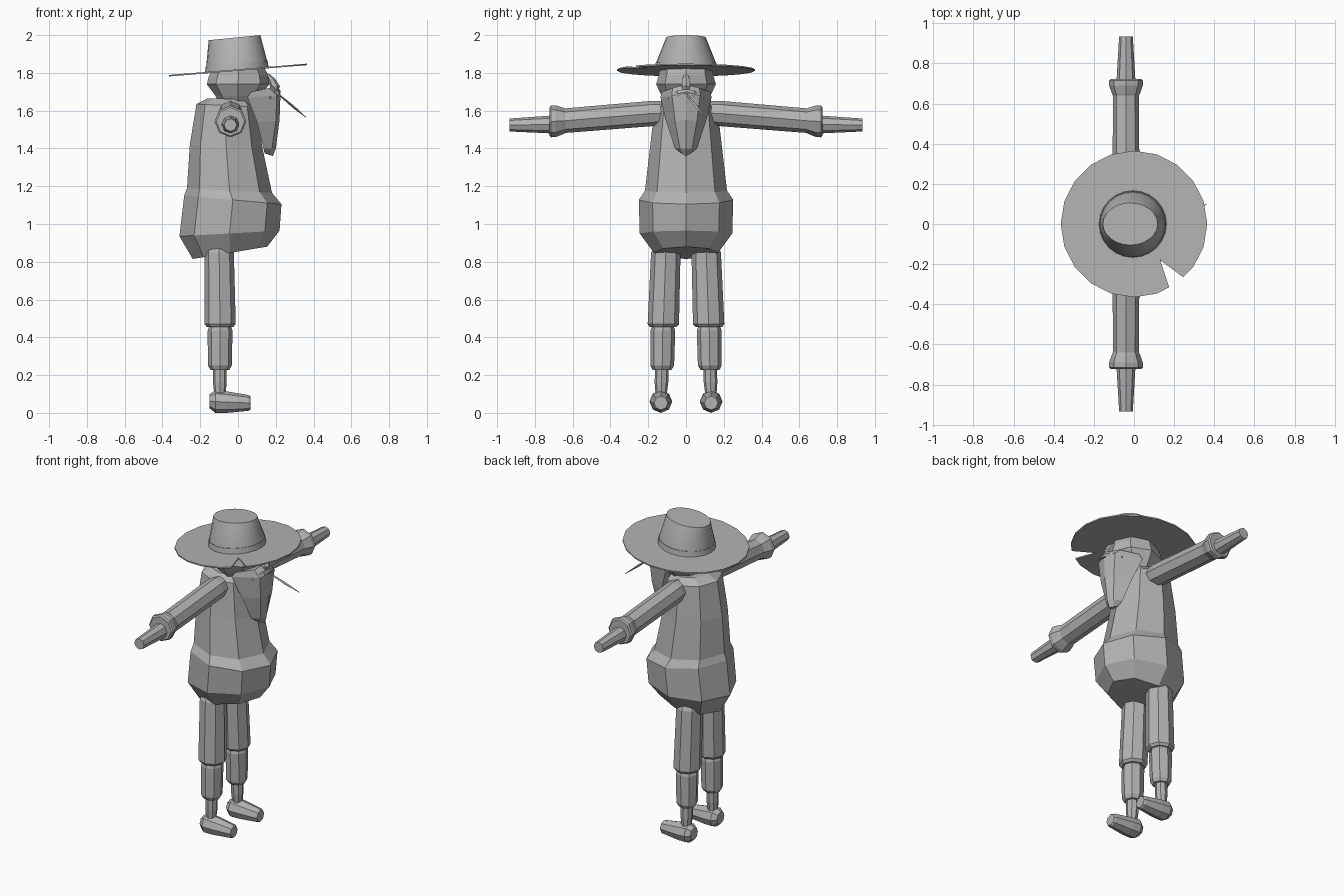
import bpy, bmesh, math
from mathutils import Vector

grey = bpy.data.materials.new("plain grey")
grey.diffuse_color = (0.45, 0.45, 0.45, 1)


def ring(c, u, v, n=8, turn=0.0):
    """Elliptical cross-section around c, spanned by half-axes u and v."""
    c, u, v = Vector(c), Vector(u), Vector(v)
    return [c + u * math.cos(a) + v * math.sin(a)
            for a in (2 * math.pi * (i + turn) / n for i in range(n))]


def loft(name, rings, smooth=False):
    """Skin a row of cross-sections and cap both ends."""
    bm = bmesh.new()
    rows = [[bm.verts.new(p) for p in r] for r in rings]
    n = len(rows[0])
    for a, b in zip(rows, rows[1:]):
        for i in range(n):
            j = (i + 1) % n
            bm.faces.new((a[i], a[j], b[j], b[i]))
    bm.faces.new(rows[0])
    bm.faces.new(rows[-1])
    bmesh.ops.recalc_face_normals(bm, faces=bm.faces)
    me = bpy.data.meshes.new(name)
    bm.to_mesh(me)
    bm.free()
    me.materials.append(grey)
    ob = bpy.data.objects.new(name, me)
    bpy.context.collection.objects.link(ob)
    if smooth:
        bpy.ops.object.select_all(action='DESELECT')
        ob.select_set(True)
        bpy.context.view_layer.objects.active = ob
        bpy.ops.object.shade_smooth_by_angle(angle=math.radians(30))
    return ob


def level(xb, xf, zb, zf, ry, n=8):
    """Cross-section from back (xb, zb) to front (xf, zf), half-width ry."""
    return ring(((xb + xf) / 2, 0, (zb + zf) / 2),
                ((xf - xb) / 2, 0, (zf - zb) / 2), (0, ry, 0), n)


# Torso: coat with wide belly (back x, front x, back z, front z, half-width)
loft("torso", [level(*r) for r in (
    (-0.24, 0.155, 0.815, 0.88, 0.17),
    (-0.31, 0.22, 0.935, 0.965, 0.245),
    (-0.285, 0.23, 1.15, 1.105, 0.25),
    (-0.27, 0.18, 1.19, 1.165, 0.217),
    (-0.255, 0.13, 1.42, 1.40, 0.19),
    (-0.22, 0.095, 1.635, 1.62, 0.165),
    (-0.16, 0.065, 1.665, 1.66, 0.12))])

# Head
loft("head", [level(*r) for r in (
    (-0.09, 0.09, 1.62, 1.62, 0.09),
    (-0.12, 0.12, 1.68, 1.68, 0.13),
    (-0.165, 0.165, 1.74, 1.74, 0.158),
    (-0.155, 0.16, 1.78, 1.79, 0.145),
    (-0.14, 0.14, 1.81, 1.825, 0.14))])


# Beard: five-sided sections (side x, front x, side z, front z, half-width)
def beard_ring(xs, xf, zs, zf, w):
    return [Vector(p) for p in (
        (xs, -w, zs), (xf - 0.02, -w * 0.55, (zs + zf) / 2), (xf, 0, zf),
        (xf - 0.02, w * 0.55, (zs + zf) / 2), (xs, w, zs))]


loft("beard", [beard_ring(*r) for r in (
    (0.07, 0.185, 1.70, 1.74, 0.13),
    (0.05, 0.225, 1.67, 1.69, 0.135),
    (0.10, 0.22, 1.54, 1.55, 0.105),
    (0.135, 0.20, 1.40, 1.40, 0.058),
    (0.14, 0.185, 1.375, 1.36, 0.025))])

# Nose
loft("nose", [ring((x, 0, z), (r, 0, 0), (0, r, 0), 6) for x, z, r in (
    (0.155, 1.795, 0.01), (0.175, 1.77, 0.02), (0.195, 1.73, 0.027),
    (0.195, 1.705, 0.018))])

# Moustache halves
for s in (-1, 1):
    loft("moustache", [ring((x, s * y, z), (r * 0.6, 0, 0), (0, 0, r), 6)
                       for x, y, z, r in ((0.217, 0.0, 1.70, 0.015),
                                          (0.207, 0.045, 1.69, 0.02),
                                          (0.165, 0.095, 1.665, 0.006))])

# Straw held in the mouth
start, end = Vector((0.21, 0.0, 1.69)), Vector((0.36, 0.1, 1.565))
loft("straw", [ring(start.lerp(end, t), (0, r, 0), (0, 0, r), 4)
               for t, r in ((0, 0.004), (0.55, 0.009), (1, 0.002))])

# Hat brim: tilted disc with a notch torn out of its front right edge
rim = [(0.365 * math.cos(a), 0.365 * math.sin(a))
       for a in (2 * math.pi * i / 20 for i in range(20)) if True]
rim[17:18] = [(0.175, -0.315), (0.13, -0.18), (0.245, -0.265)]
loft("hat_brim", [[Vector((x, y, 1.815 + 0.082 * x + h)) for x, y in rim]
                  for h in (-0.004, 0.004)])

# Hat band and crown
loft("hat_band", [level(-0.175, 0.162, 1.80, 1.83, 0.167, 24),
                  level(-0.17, 0.157, 1.837, 1.865, 0.162, 24)], True)
loft("hat_crown", [level(-0.172, 0.158, 1.80, 1.83, 0.162, 24),
                   level(-0.168, 0.153, 1.84, 1.87, 0.158, 24),
                   level(-0.155, 0.118, 1.973, 2.0, 0.105, 24)], True)

for s, side in ((-1, "right"), (1, "left")):
    # Arms stretched sideways: (y, centre z, radius)
    def limb(name, rows, x=-0.04):
        loft(f"{side}_{name}", [ring((x, s * y, z), (r, 0, 0), (0, 0, r))
                                for y, z, r in rows])

    limb("sleeve", ((0.10, 1.588, 0.06), (0.18, 1.585, 0.067),
                    (0.64, 1.547, 0.065)))
    limb("cuff", ((0.625, 1.547, 0.058), (0.65, 1.546, 0.07),
                  (0.69, 1.544, 0.084), (0.715, 1.543, 0.084),
                  (0.722, 1.542, 0.075)))
    limb("hand", ((0.70, 1.527, 0.048), (0.935, 1.524, 0.034)))

    # Legs: (x, y, z, radius)
    def leg(name, rows):
        loft(f"{side}_{name}", [ring((x, s * y, z), (r, 0, 0), (0, r, 0))
                                for x, y, z, r in rows])

    leg("thigh", ((-0.10, 0.105, 0.89, 0.06), (-0.10, 0.107, 0.85, 0.078),
                  (-0.095, 0.12, 0.47, 0.083), (-0.095, 0.122, 0.455, 0.07)))
    leg("shin", ((-0.095, 0.123, 0.458, 0.058), (-0.095, 0.123, 0.435, 0.066),
                 (-0.096, 0.126, 0.25, 0.063), (-0.096, 0.127, 0.228, 0.05)))
    leg("ankle", ((-0.096, 0.128, 0.24, 0.036), (-0.096, 0.13, 0.16, 0.036),
                  (-0.096, 0.132, 0.09, 0.029)))

    # Foot pointing along +x: (x, centre z, radius)
    loft(f"{side}_foot", [ring((x, s * 0.133, z), (0, r, 0), (0, 0, r))
                          for x, z, r in ((-0.15, 0.062, 0.038),
                                          (-0.12, 0.06, 0.06),
                                          (-0.06, 0.057, 0.057),
                                          (0.055, 0.053, 0.042),
                                          (0.065, 0.052, 0.036))])
